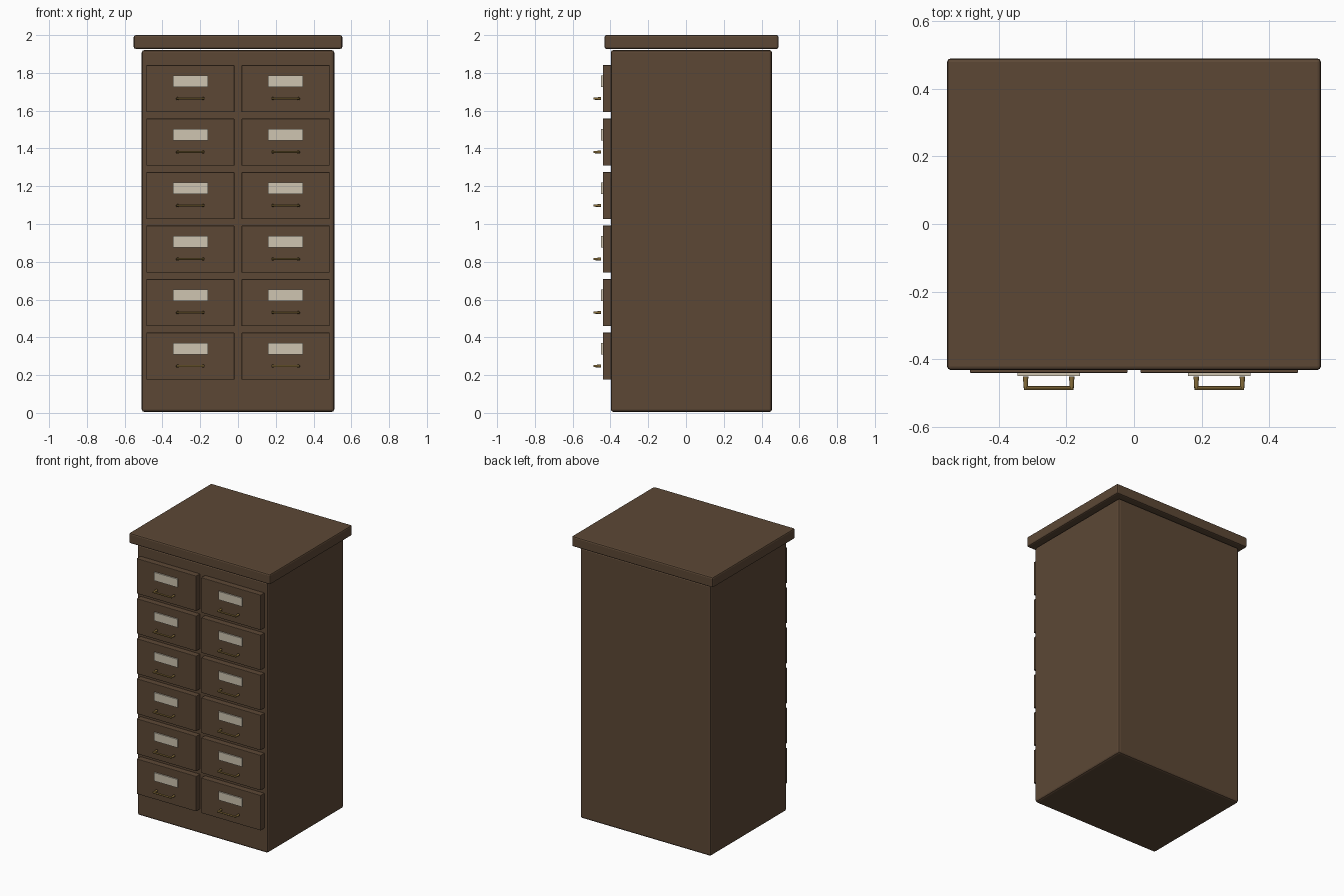
import bpy
import bmesh
from mathutils import Matrix, Vector

old = bpy.data.objects.get("Cube")
if old:
    bpy.data.objects.remove(old, do_unlink=True)


def material(name, colour):
    m = bpy.data.materials.new(name)
    m.use_nodes = True
    m.diffuse_color = (*colour, 1)
    bsdf = m.node_tree.nodes["Principled BSDF"]
    bsdf.inputs["Base Color"].default_value = (*colour, 1)
    bsdf.inputs["Roughness"].default_value = 0.6
    return m


WOOD = material("dark wood", (0.107, 0.064, 0.036))
PAPER = material("cream paper", (0.62, 0.56, 0.44))
BRASS = material("aged brass", (0.25, 0.16, 0.045))


def finish(name, bm, mat):
    mesh = bpy.data.meshes.new(name)
    bm.to_mesh(mesh)
    bm.free()
    mesh.materials.append(mat)
    obj = bpy.data.objects.new(name, mesh)
    bpy.context.collection.objects.link(obj)
    return obj


def box(name, low, high, mat, bevel=0):
    low, high = Vector(low), Vector(high)
    bm = bmesh.new()
    bmesh.ops.create_cube(bm, size=1, matrix=Matrix.Translation((low + high) / 2)
                          @ Matrix.Diagonal((*(high - low), 1)))
    obj = finish(name, bm, mat)
    if bevel:
        mod = obj.modifiers.new("soft edges", "BEVEL")
        mod.width = bevel
        mod.segments = 2
    return obj


def rod(bm, start, end, r1, r2):
    start, end = Vector(start), Vector(end)
    axis = end - start
    turn = axis.to_track_quat("Z", "Y").to_matrix().to_4x4()
    bmesh.ops.create_cone(bm, cap_ends=True, segments=12, radius1=r1, radius2=r2,
                          depth=axis.length,
                          matrix=Matrix.Translation((start + end) / 2) @ turn)


def pull(name, x, z):
    # Two tapered posts joined by a round bar
    bm = bmesh.new()
    for side in (-1, 1):
        px = x + side * 0.068
        rod(bm, (px, -0.45, z), (px, -0.485, z), 0.008, 0.006)
    rod(bm, (x - 0.073, -0.485, z), (x + 0.073, -0.485, z), 0.006, 0.006)
    obj = finish(name, bm, BRASS)
    bpy.ops.object.select_all(action="DESELECT")
    bpy.context.view_layer.objects.active = obj
    obj.select_set(True)
    bpy.ops.object.shade_smooth_by_angle()


# Case and overhanging top
box("cabinet_body", (-0.51, -0.398, 0.005), (0.51, 0.455, 1.921), WOOD, 0.014)
box("cabinet_top", (-0.552, -0.431, 1.927), (0.552, 0.489, 2.0), WOOD, 0.01)

# Two columns of six drawers, each with a label card and a pull
for row in range(6):
    z = 0.301 + row * 0.2832
    for side, x in (("right", -0.252), ("left", 0.252)):
        tag = f"{side}_{row + 1}"
        box("drawer_" + tag, (x - 0.233, -0.44, z - 0.124),
            (x + 0.233, -0.39, z + 0.124), WOOD, 0.003)
        box("label_" + tag, (x - 0.092, -0.449, z + 0.009),
            (x + 0.092, -0.44, z + 0.068), PAPER)
        pull("pull_" + tag, x, z - 0.053)
